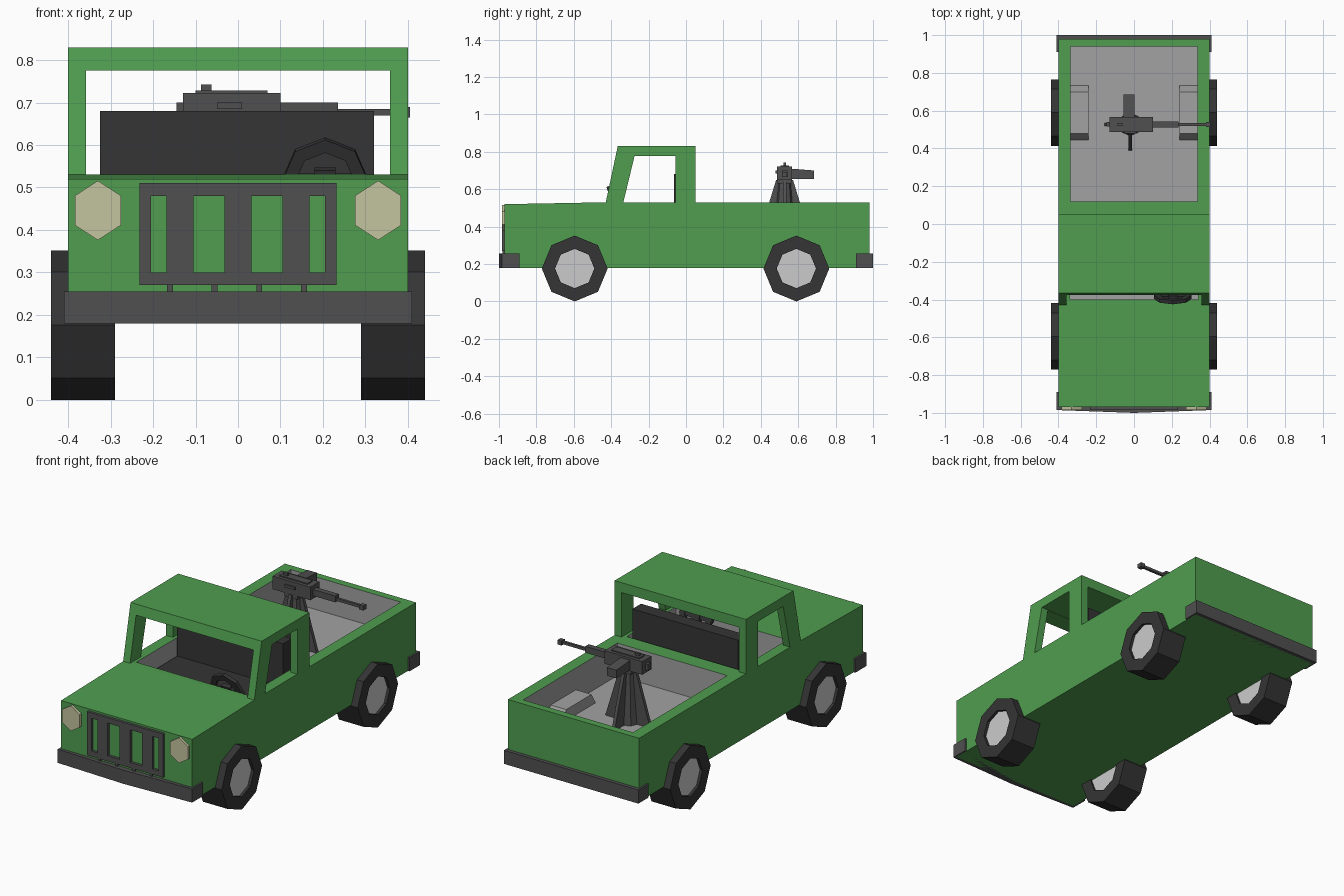
import bpy, bmesh, math
from mathutils import Vector, Matrix

if "Cube" in bpy.data.objects:
    bpy.data.objects.remove(bpy.data.objects["Cube"])


def material(name, r, g, b):
    m = bpy.data.materials.new(name)
    m.diffuse_color = (r, g, b, 1)
    m.use_nodes = True
    m.node_tree.nodes["Principled BSDF"].inputs["Base Color"].default_value = m.diffuse_color
    return m


GREEN = material("green_paint", 0.08, 0.34, 0.08)
BLACK = material("black_rubber", 0.035, 0.035, 0.035)
DARK = material("dark_metal", 0.08, 0.08, 0.08)
BED = material("bed_grey", 0.36, 0.36, 0.36)
LAMP = material("lamp_glass", 0.55, 0.55, 0.35)


def finish(name, bm, mat=None):
    bmesh.ops.recalc_face_normals(bm, faces=bm.faces[:])
    me = bpy.data.meshes.new(name)
    bm.to_mesh(me)
    bm.free()
    ob = bpy.data.objects.new(name, me)
    bpy.context.collection.objects.link(ob)
    if mat:
        me.materials.append(mat)
    return ob


def prism(name, pts, axis, lo, hi, mat=None):
    """Extrude a 2D profile along an axis; the profile uses the other two axes in order."""
    i = "xyz".index(axis)
    bm = bmesh.new()
    ring = []
    for p in pts:
        c = list(p)
        c.insert(i, lo)
        ring.append(bm.verts.new(c))
    face = bm.faces.new(ring)
    ext = bmesh.ops.extrude_face_region(bm, geom=[face], use_keep_orig=True)
    d = Vector((0, 0, 0))
    d[i] = hi - lo
    bmesh.ops.translate(bm, vec=d, verts=[g for g in ext["geom"] if isinstance(g, bmesh.types.BMVert)])
    return finish(name, bm, mat)


def boxes(name, bounds, mat=None):
    """Several boxes (x0, x1, y0, y1, z0, z1) as one object."""
    bm = bmesh.new()
    for x0, x1, y0, y1, z0, z1 in bounds:
        m = Matrix.Translation(((x0 + x1) / 2, (y0 + y1) / 2, (z0 + z1) / 2)) \
            @ Matrix.Diagonal((x1 - x0, y1 - y0, z1 - z0, 1))
        bmesh.ops.create_cube(bm, size=1, matrix=m)
    return finish(name, bm, mat)


def ring(name, r0, r1, w0, w1, axis, centre, mat, steps=8):
    """Rectangular section spun about an axis, a vertex at the top."""
    bm = bmesh.new()
    vs = [bm.verts.new(axis * w + Vector((0, 0, r))) for r, w in ((r0, w0), (r1, w0), (r1, w1), (r0, w1))]
    es = [bm.edges.new((vs[k], vs[(k + 1) % 4])) for k in range(4)]
    bmesh.ops.spin(bm, geom=vs + es, cent=(0, 0, 0), axis=axis, angle=math.tau, steps=steps)
    bmesh.ops.remove_doubles(bm, verts=bm.verts[:], dist=1e-5)
    ob = finish(name, bm, mat)
    ob.location = centre
    return ob


def polygon(n, r, cx, cy, sx=1):
    return [(cx + sx * r * math.sin(math.tau * k / n), cy + r * math.cos(math.tau * k / n)) for k in range(n)]


def cut(ob, cutters):
    for c in cutters:
        mod = ob.modifiers.new("cut", "BOOLEAN")
        mod.operation, mod.solver, mod.object = "DIFFERENCE", "EXACT", c
        bpy.context.view_layer.objects.active = ob
        bpy.ops.object.modifier_apply(modifier=mod.name)
        bpy.data.objects.remove(c)


FLOOR = 0.35

# Body tub with cab well and cargo bed
body = prism("body", [(-.97, .18), (-.97, .52), (-.43, .53), (.98, .53), (.98, .18)], "x", -.4, .4, GREEN)
cut(body, [boxes("cab_well", [(-.34, .34, -.40, .03, FLOOR, .7)]),
           boxes("bed_well", [(-.335, .335, .12, .94, FLOOR, .7)])])
body.data.materials.append(BED)
for f in body.data.polygons:
    c = f.center
    inside = abs(c.x) < .345 and -.405 < c.y < .945 and FLOOR - .01 < c.z < .515
    f.material_index = 1 if inside else 0

# Cab frame: roof and pillars
cab = prism("cab_frame", [(-.43, .525), (-.365, .83), (.05, .83), (.05, .525)], "x", -.4, .4, GREEN)
cut(cab, [boxes("cab_inside", [(-.358, .358, -1, 1, .4, .775)]),
          prism("side_window", [(-.347, .48), (-.275, .778), (-.055, .778), (-.055, .48)], "x", -1, 1)])

# Inner wheel arches in the bed
for s, side in ((-1, "left"), (1, "right")):
    prism(side + "_bed_arch", [(.44, FLOOR - .01), (.48, .41), (.70, .41), (.74, FLOOR - .01)],
          "x", *sorted((s * .24, s * .337)), BED)

# Bumpers
prism("front_bumper", [(-.41, -.89), (-.41, -.985), (0, -1), (.41, -.985), (.41, -.89)], "z", .18, .255, DARK)
boxes("rear_bumper", [(-.41, .41, .91, 1, .18, .255)], DARK)

# Grille and headlights
bars = [(-.232, -.205), (-.168, -.105), (-.032, .032), (.105, .168), (.205, .232)]
boxes("grille", [(a, b, -.985, -.965, .30, .48) for a, b in bars]
      + [(-.232, .232, -.985, -.965, z, z + .03) for z in (.27, .48)]
      + [(x - .007, x + .007, -.98, -.965, .25, .275) for x in (-.16, -.055, .05, .155)], DARK)
for s, side in ((-1, "left"), (1, "right")):
    prism(side + "_headlight", polygon(6, .07, s * .33, .446, .89), "y", -.985, -.96, LAMP)

# Wheels
for y, end in ((-.595, "front"), (.59, "rear")):
    for s, side in ((-1, "left"), (1, "right")):
        ring(f"{end}_{side}_tyre", .105, .176, s * .29, s * .44, Vector((1, 0, 0)), (0, y, .176), BLACK)
        prism(f"{end}_{side}_hub", polygon(8, .106, y, .176), "x", *sorted((s * .30, s * .425)))

# Bench seat
boxes("seat_back", [(-.325, .32, -.065, .01, FLOOR, .68)], BLACK)
boxes("seat_cushion", [(-.325, .32, -.25, -.065, FLOOR, .44)], BLACK)

# Steering wheel, tilted forward
hub_pos, tilt = (.205, -.385, .52), math.radians(18)
rim = ring("steering_rim", .068, .1, -.01, .01, Vector((0, 1, 0)), hub_pos, BLACK)
spokes = boxes("steering_spokes", [(-.075, .075, -.006, .006, -.012, .012), (-.012, .012, -.006, .006, -.075, .02),
                                   (-.025, .025, -.012, .012, -.025, .025)], BLACK)
spokes.location = hub_pos
for ob in (rim, spokes):
    ob.rotation_euler.x = tilt

# Gun pedestal: two crossed fins around a tapered post
gx, gy = -.02, .527
for axis, c, o in (("x", gy, gx), ("y", gx, gy)):
    prism("pedestal_fin_" + axis, [(c - .137, FLOOR), (c - .045, .65), (c + .045, .65), (c + .137, FLOOR)],
          axis, o - .009, o + .009, DARK)
bm = bmesh.new()
bmesh.ops.create_cone(bm, cap_ends=True, segments=8, radius1=.06, radius2=.035, depth=.3,
                      matrix=Matrix.Translation((gx, gy, .5)))
finish("pedestal_post", bm, DARK)

# Gun pointing to the right
boxes("gun_receiver", [(-.13, .10, .487, .567, .65, .722), (-.10, .07, .505, .55, .72, .728),
                       (-.05, .01, .478, .49, .685, .70), (-.06, .02, .49, .565, .63, .655)], DARK)
boxes("gun_sight", [(-.087, -.062, .52, .534, .725, .742)], DARK)
boxes("gun_barrel", [(.10, .235, .512, .542, .665, .70), (.23, .39, .52, .534, .67, .685),
                     (.38, .405, .513, .541, .665, .689)], DARK)
boxes("gun_grip", [(-.145, -.125, .515, .54, .665, .70)], DARK)
prism("ammo_tray", [(.56, .655), (.56, .71), (.685, .70), (.685, .655)], "x", -.055, .003, DARK)
